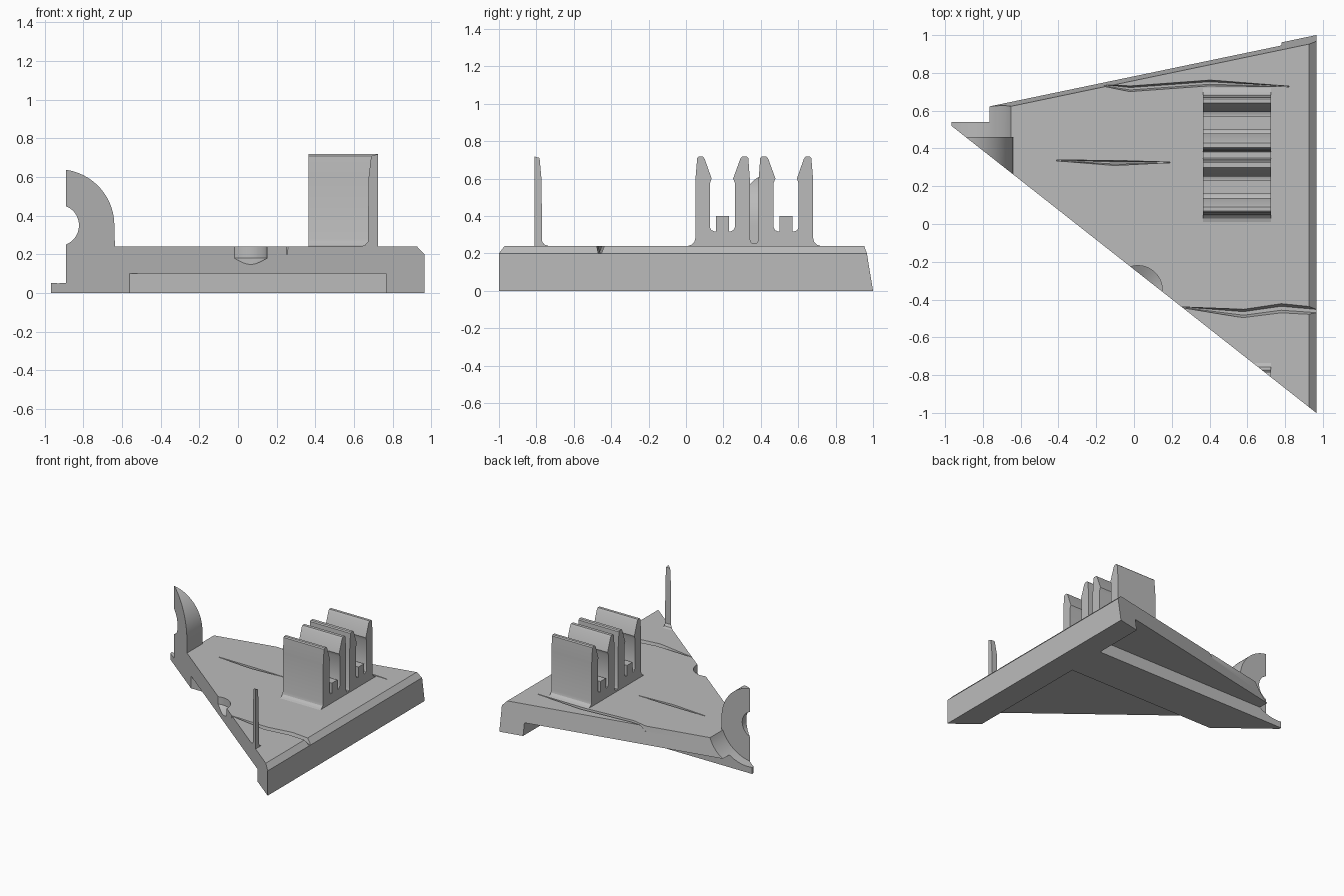
import bpy, bmesh, math
from mathutils import Vector

if "Cube" in bpy.data.objects:
    bpy.data.objects.remove(bpy.data.objects["Cube"])

grey = bpy.data.materials.new("plain_grey")
grey.diffuse_color = (0.5, 0.5, 0.5, 1)
grey.use_nodes = True
grey.node_tree.nodes["Principled BSDF"].inputs["Base Color"].default_value = grey.diffuse_color

# Plane of the long diagonal cut
CUT_P = Vector((-0.967, 0.52, 0))
CUT_N = Vector((1.52, 1.932, 0)).normalized()


def make(name, bm):
    bmesh.ops.recalc_face_normals(bm, faces=bm.faces)
    me = bpy.data.meshes.new(name)
    bm.to_mesh(me)
    bm.free()
    ob = bpy.data.objects.new(name, me)
    bpy.context.collection.objects.link(ob)
    me.materials.append(grey)
    return ob


def loft(name, rings, clip=False):
    """Skin matching rings, cap both ends, optionally trim at the diagonal."""
    bm = bmesh.new()
    vs = [[bm.verts.new(p) for p in r] for r in rings]
    n = len(rings[0])
    for a, b in zip(vs, vs[1:]):
        for i in range(n):
            j = (i + 1) % n
            bm.faces.new((a[i], a[j], b[j], b[i]))
    bm.faces.new(vs[0][::-1])
    bm.faces.new(vs[-1])
    if clip:
        bmesh.ops.recalc_face_normals(bm, faces=bm.faces)
        res = bmesh.ops.bisect_plane(bm, geom=bm.verts[:] + bm.edges[:] + bm.faces[:],
                                     plane_co=CUT_P, plane_no=CUT_N, clear_inner=True)
        edges = [e for e in bm.edges if e.is_boundary]
        bmesh.ops.holes_fill(bm, edges=edges)
    return make(name, bm)


def along_x(name, prof, x0, x1, clip=False):
    return loft(name, [[(x, y, z) for y, z in prof] for x in (x0, x1)], clip)


def along_y(name, prof, y0, y1, clip=False):
    return loft(name, [[(x, y, z) for x, z in prof] for y in (y0, y1)], clip)


def box(name, x0, x1, y0, y1, z0, z1):
    return along_x(name, [(y0, z0), (y1, z0), (y1, z1), (y0, z1)], x0, x1)


def arc(cx, cz, r, a0, a1, n):
    return [(cx + r * math.cos(math.radians(a0 + (a1 - a0) * i / n)),
             cz + r * math.sin(math.radians(a0 + (a1 - a0) * i / n))) for i in range(n + 1)]


def carve(ob, cutter):
    m = ob.modifiers.new("cut", 'BOOLEAN')
    m.operation = 'DIFFERENCE'
    m.solver = 'EXACT'
    m.object = cutter
    bpy.context.view_layer.objects.active = ob
    bpy.ops.object.modifier_apply(modifier=m.name)
    bpy.data.objects.remove(cutter)


# Base plate: sloped back wall and chamfered right edge
def back(x, z):
    return 1 + 0.2087 * (x - 0.965) - 0.165 * z


def diag(x):
    return CUT_P.y - (x - CUT_P.x) * CUT_N.x / CUT_N.y


rings = [[(-0.967, diag(-0.967), z), (xr, diag(xr), z), (xr, back(xr, z), z),
          (-0.967, back(-0.967, z), z)]
         for z, xr in ((0, 0.965), (0.2, 0.965), (0.24, 0.927))]
base = loft("base_plate", rings)

# Underside recesses on either side of the rib
carve(base, box("front_recess", -1.3, 0.765, -1.3, 0.2, -0.1, 0.1))
carve(base, box("back_recess", -1.3, 0.78, 0.54, 1.3, -0.1, 0.1))

# Round clearance behind the hinge ear
carve(base, along_y("hinge_clearance", arc(-0.93, 0.35, 0.3, 0, 360, 64)[:-1], 0.46, 1.3))

# Countersunk socket on the diagonal edge
socket = [[(0.02 + r * math.cos(math.tau * i / 40), -0.35 + r * math.sin(math.tau * i / 40), z)
           for i in range(40)] for z, r in ((0.3, 0.13), (0.18, 0.13), (0.108, 0.004))]
carve(base, loft("socket", socket))

# Shallow crack grooves in the top: stations of x, low y, high y
cracks = [
    [(-0.2, 0.737, 0.743), (-0.02, 0.70, 0.732), (0.4, 0.73, 0.763), (0.82, 0.726, 0.73)],
    [(-0.41, 0.334, 0.34), (-0.1, 0.309, 0.337), (0.19, 0.324, 0.328)],
    [(0.24, -0.441, -0.437), (0.58, -0.497, -0.45), (0.78, -0.472, -0.42), (1.0, -0.484, -0.443)],
]
for c in cracks:
    def ring(z, k):
        lo = [(x, (a + b) / 2 - k * (b - a) / 2, z) for x, a, b in c]
        hi = [(x, (a + b) / 2 + k * (b - a) / 2, z) for x, a, b in reversed(c)]
        return lo + hi
    carve(base, loft("crack", [ring(0.2, 0.4), ring(0.245, 1.0)]))

# Hinge ear: rounded fin with a half-round bore
a_top = math.degrees(math.acos(0.025 / 0.29))
a_bore = math.degrees(math.acos(0.025 / 0.107))
ear = [(-0.905, 0.24), (-0.637, 0.24)] + arc(-0.93, 0.35, 0.29, 0, a_top, 20) \
    + arc(-0.93, 0.35, 0.107, a_bore, -a_bore, 16)
ear_ob = along_y("hinge_ear", ear, 0.1, 0.46, True)

# Double snap clip: half profile mirrored about its centre
MID = 0.365
half = [(0.01, 0.24), (0.03, 0.246), (0.044, 0.26), (0.05, 0.28), (0.05, 0.59), (0.06, 0.71),
        (0.068, 0.718), (0.09, 0.718), (0.1, 0.705), (0.137, 0.6), (0.128, 0.575), (0.128, 0.34),
        (0.136, 0.324), (0.15, 0.318), (0.16, 0.318), (0.16, 0.4), (0.23, 0.4), (0.23, 0.318),
        (0.24, 0.318), (0.254, 0.324), (0.262, 0.34), (0.262, 0.575), (0.252, 0.6), (0.29, 0.705),
        (0.3, 0.718), (0.325, 0.718), (0.333, 0.71), (0.342, 0.59), (0.342, 0.275),
        (0.35, 0.255)]
clip_profile = half + [(2 * MID - y, z) for y, z in reversed(half)]
clip_ob = along_x("snap_clip", clip_profile, 0.365, 0.725)

# Sliver of a second clip left standing at the diagonal edge
post = [(-0.86, 0.24), (-0.735, 0.24), (-0.757, 0.247), (-0.77, 0.265), (-0.772, 0.59),
        (-0.783, 0.71), (-0.81, 0.718), (-0.86, 0.718)]
post_ob = along_x("clip_post", post, 0.365, 0.725, True)

# Smooth the curved walls, keep corners sharp
for ob in (base, ear_ob, clip_ob, post_ob):
    bpy.ops.object.select_all(action='DESELECT')
    ob.select_set(True)
    bpy.context.view_layer.objects.active = ob
    bpy.ops.object.shade_smooth_by_angle(angle=math.radians(28))
